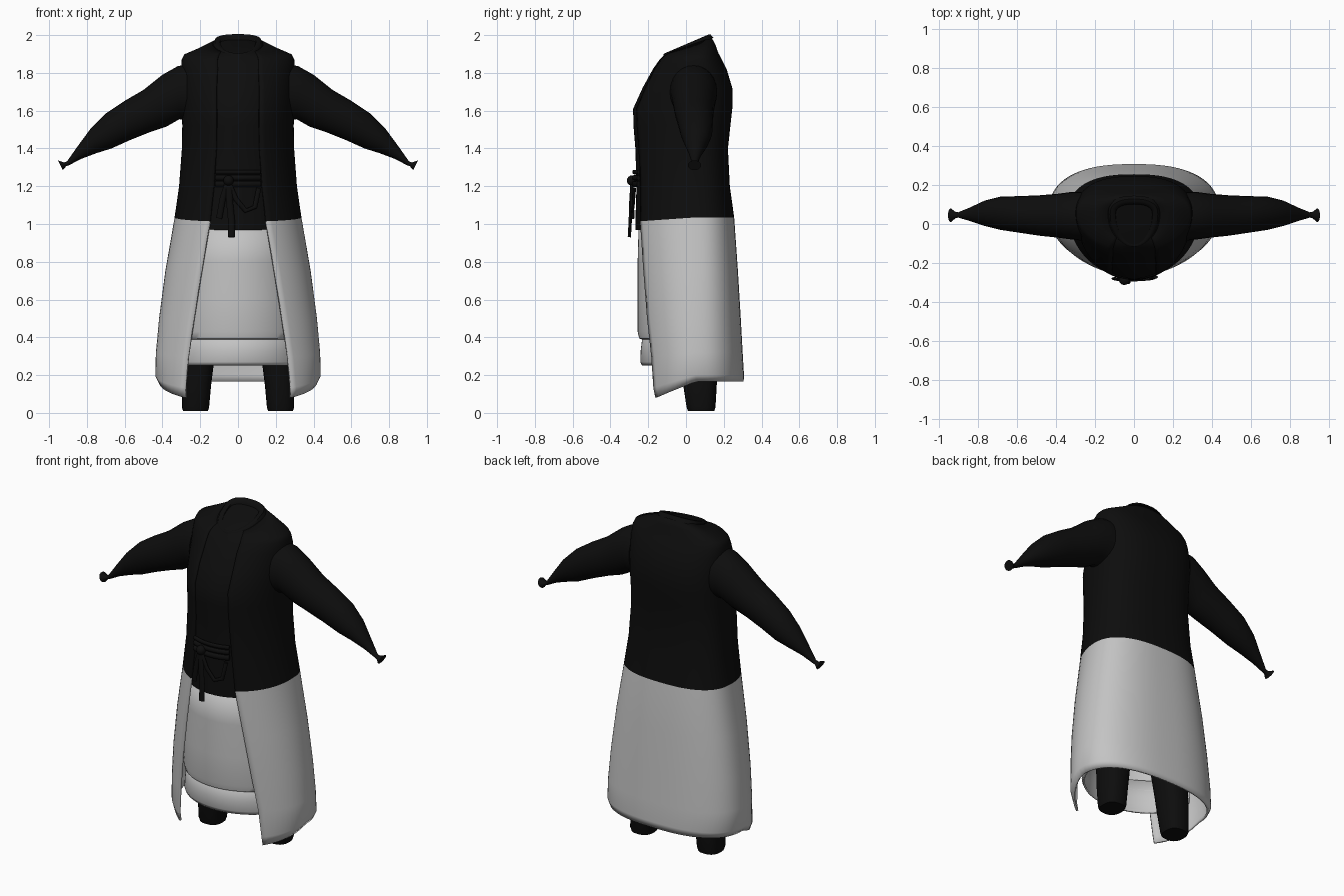
import bpy, bmesh, math
from mathutils import Vector

old = bpy.data.objects.get("Cube")
if old:
    bpy.data.objects.remove(old)


def material(name, value):
    m = bpy.data.materials.new(name)
    m.use_nodes = True
    col = (value, value, value, 1)
    m.diffuse_color = col
    m.node_tree.nodes["Principled BSDF"].inputs["Base Color"].default_value = col
    return m


BLACK = material("black cloth", 0.004)
LIGHT = material("light grey cloth", 0.55)
CY = 0.05


def finish(name, bm, mats, thickness=0, angle=50):
    bmesh.ops.recalc_face_normals(bm, faces=bm.faces[:])
    me = bpy.data.meshes.new(name)
    bm.to_mesh(me)
    bm.free()
    ob = bpy.data.objects.new(name, me)
    bpy.context.collection.objects.link(ob)
    for m in mats:
        me.materials.append(m)
    if thickness:
        mod = ob.modifiers.new("Thickness", 'SOLIDIFY')
        mod.thickness = thickness
        mod.offset = -1
    bpy.ops.object.select_all(action='DESELECT')
    ob.select_set(True)
    bpy.context.view_layer.objects.active = ob
    bpy.ops.object.shade_smooth_by_angle(angle=math.radians(angle))
    return ob


def loft(name, rings, mats, closed=True, caps=(False, False), thickness=0,
         light_rows=0, angle=50):
    """Skin a list of point rings; the first light_rows rows use the second material."""
    bm = bmesh.new()
    rows = [[bm.verts.new(p) for p in r] for r in rings]
    n = len(rows[0])
    for i in range(len(rows) - 1):
        for j in range(n if closed else n - 1):
            k = (j + 1) % n
            f = bm.faces.new((rows[i][j], rows[i][k], rows[i + 1][k], rows[i + 1][j]))
            f.material_index = 1 if i < light_rows else 0
    if caps[0]:
        bm.faces.new(rows[0])
    if caps[1]:
        bm.faces.new(rows[-1])
    return finish(name, bm, mats, thickness, angle)


def body_point(t, z, a, front, back, tilt=0, dip=0):
    """Point on a body section: round in front, squarer behind; t = 0 is the front."""
    s, c = math.sin(t), math.cos(t)
    if c >= 0:
        x, y = a * s, CY - (CY - front) * c
    else:
        x = a * math.copysign(abs(s) ** 0.8, s)
        y = CY + (back - CY) * abs(c) ** 0.8
    return Vector((x, y, z + tilt * y + dip * min(0, y - CY)))


def body_ring(sec, t0, t1, n):
    return [body_point(t0 + (t1 - t0) * i / (n - 1), *sec) for i in range(n)]


# Long open coat: (height, half width, front y, back y, tilt, dip), front gap
coat = [
    ((0.165, 0.420, -0.235, 0.305, 0, 0.40), 0.28),
    ((0.20, 0.438, -0.24, 0.307, 0, 0.3), 0.28),
    ((0.32, 0.435, -0.245, 0.30, 0, 0.1), 0.265),
    ((0.50, 0.418, -0.26, 0.29), 0.235),
    ((0.75, 0.385, -0.27, 0.275), 0.195),
    ((1.035, 0.336, -0.278, 0.255, 0, 0.07), 0.15),
    ((1.20, 0.312, -0.272, 0.232), 0.13),
    ((1.40, 0.297, -0.278, 0.222), 0.117),
    ((1.52, 0.295, -0.288, 0.235), 0.115),
    ((1.61, 0.297, -0.290, 0.245), 0.115),
    ((1.72, 0.300, -0.240, 0.245), 0.115),
    ((1.82, 0.300, -0.185, 0.215), 0.11),
    ((1.87, 0.298, -0.150, 0.190), 0.11),
    ((1.895, 0.285, -0.130, 0.172, 0.05), 0.105),
    ((1.92, 0.20, -0.125, 0.155, 0.2), 0.10),
    ((1.94, 0.135, -0.115, 0.135, 0.35), 0.09),
]
coat_rings = []
for sec, gap in coat:
    t0 = math.asin(gap / sec[1])
    coat_rings.append(body_ring(sec, t0, 2 * math.pi - t0, 57))
loft("long_coat", coat_rings, [BLACK, LIGHT], closed=False, thickness=0.012, light_rows=5)

# Fitted under tunic, showing in the coat opening
tunic_rings = []
for sec, gap in coat[5:]:
    z, a, f, b = sec[:4]
    inner = (z, a - 0.014, f + 0.010, b - 0.014) + sec[4:]
    tunic_rings.append(body_ring(inner, 0, 2 * math.pi * 55 / 56, 56))
tunic_rings.insert(0, [Vector((p.x, p.y, p.z - 0.045)) for p in tunic_rings[0]])
loft("under_tunic", tunic_rings, [BLACK], caps=(False, True))

# Standing collar, sloping down to the front
collar = [(1.925, 0.135, -0.12, 0.145, 0.42), (1.95, 0.122, -0.118, 0.128, 0.43),
          (1.952, 0.108, -0.112, 0.115, 0.43), (1.945, 0.095, -0.098, 0.102, 0.43),
          (1.92, 0.092, -0.095, 0.10, 0.43)]
loft("collar", [body_ring(s, 0, 2 * math.pi * 39 / 40, 40) for s in collar], [BLACK],
     caps=(False, True))

# Two layered skirt panels hanging inside the coat
upper = [(0.385, 0.325, -0.225, 0.2), (0.395, 0.335, -0.248, 0.2), (0.43, 0.34, -0.256, 0.2),
         (0.60, 0.335, -0.256, 0.2), (0.80, 0.32, -0.256, 0.2), (1.02, 0.30, -0.25, 0.2)]
lower = [(0.25, 0.335, -0.232, 0.2), (0.27, 0.34, -0.242, 0.2), (0.33, 0.335, -0.24, 0.2),
         (0.45, 0.325, -0.225, 0.2)]
for name, secs in (("upper_skirt_panel", upper), ("lower_skirt_panel", lower)):
    loft(name, [body_ring(s, -1.7, 1.7, 33) for s in secs], [LIGHT], closed=False,
         thickness=0.01)

# Sleeves: top x, z, bottom x, z, then y range
sleeve = [
    (0.27, 1.845, 0.27, 1.55, -0.085, 0.165), (0.32, 1.835, 0.31, 1.555, -0.08, 0.165),
    (0.40, 1.79, 0.38, 1.515, -0.07, 0.155), (0.50, 1.71, 0.47, 1.485, -0.06, 0.147),
    (0.60, 1.652, 0.57, 1.445, -0.045, 0.143), (0.70, 1.585, 0.67, 1.400, -0.03, 0.14),
    (0.78, 1.505, 0.75, 1.375, -0.01, 0.12), (0.85, 1.41, 0.83, 1.345, 0.015, 0.085),
    (0.905, 1.332, 0.897, 1.310, 0.033, 0.06), (0.92, 1.326, 0.91, 1.306, 0.03, 0.062),
    (0.953, 1.337, 0.927, 1.285, 0.01, 0.08),
]
legs = [(0.01, 0.225, 0.066, 0.01, 0.15), (0.03, 0.225, 0.072, 0.003, 0.156),
        (0.15, 0.218, 0.076, -0.015, 0.163), (0.27, 0.21, 0.083, -0.025, 0.165),
        (0.70, 0.17, 0.11, -0.06, 0.17)]


def sleeve_ring(sx, x1, z1, x2, z2, y1, y2, n=24):
    ring = []
    for i in range(n):
        t = 2 * math.pi * i / n
        u, v = math.cos(t) / 2, math.sin(t) / 2
        ring.append((sx * ((x1 + x2) / 2 + u * (x1 - x2)), (y1 + y2) / 2 + v * (y2 - y1),
                     (z1 + z2) / 2 + u * (z1 - z2)))
    return ring


def leg_ring(sx, z, cx, r, y1, y2, n=20):
    ring = []
    for i in range(n):
        t = 2 * math.pi * i / n
        c, s = math.cos(t), math.sin(t)
        ring.append((sx * cx + r * math.copysign(abs(c) ** 0.8, c),
                     (y1 + y2) / 2 + (y2 - y1) / 2 * math.copysign(abs(s) ** 0.8, s), z))
    return ring


for side, sx in (("left", 1), ("right", -1)):
    loft(side + "_sleeve", [sleeve_ring(sx, *s) for s in sleeve], [BLACK], caps=(True, True))
    loft(side + "_trouser_leg", [leg_ring(sx, *s) for s in legs], [BLACK], caps=(True, True))


def tube(name, points, radius, flat=1.0):
    """Smooth cord through the points, optionally flattened from front to back."""
    rings = []
    pts = [Vector(p) for p in points]
    for i, p in enumerate(pts):
        d = (pts[min(i + 1, len(pts) - 1)] - pts[max(i - 1, 0)]).normalized()
        side = d.cross(Vector((0, 1, 0))).normalized()
        out = d.cross(side)
        rings.append([p + radius * (math.cos(a) * side + flat * math.sin(a) * out)
                      for a in (2 * math.pi * k / 10 for k in range(10))])
    return loft(name, rings, [BLACK], caps=(True, True))


# Waist sash cords across the coat opening
for name, z, r in (("sash_top_cord", 1.275, 0.012), ("sash_middle_cord", 1.245, 0.014),
                   ("sash_lower_cord", 1.212, 0.016)):
    arc = [body_point(-0.4 + 0.1 * i, z, 0.30, -0.275, 0.22) for i in range(9)]
    tube(name, arc, r, 0.8)

# Knot, bow loop and hanging ties
bm = bmesh.new()
bmesh.ops.create_uvsphere(bm, u_segments=14, v_segments=8, radius=0.028)
bmesh.ops.translate(bm, verts=bm.verts[:], vec=(-0.05, -0.285, 1.23))
finish("sash_knot", bm, [BLACK])
tube("long_tie", [(-0.05, -0.285, 1.23), (-0.045, -0.292, 1.12), (-0.035, -0.295, 1.02),
                  (-0.035, -0.30, 0.93)], 0.018, 0.5)
tube("short_tie", [(-0.05, -0.285, 1.23), (-0.08, -0.284, 1.14), (-0.10, -0.28, 1.03)],
     0.016, 0.5)
tube("bow_loop", [(-0.05, -0.285, 1.22), (-0.01, -0.287, 1.13), (0.04, -0.285, 1.07),
                  (0.09, -0.28, 1.09), (0.11, -0.272, 1.19)], 0.013, 0.6)
